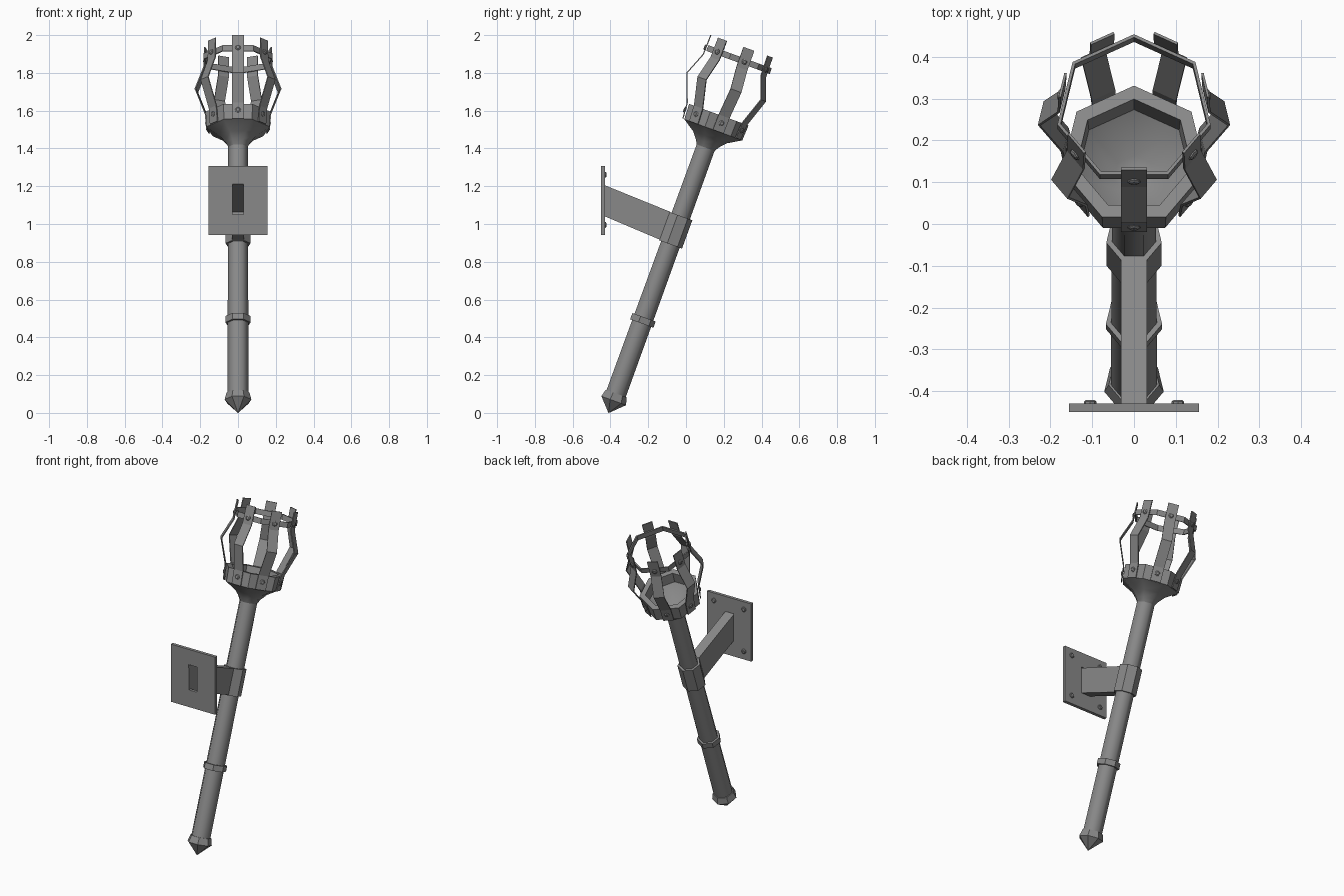
import bpy
from math import sin, cos, pi, radians
from mathutils import Matrix, Vector

cube = bpy.data.objects.get("Cube")
if cube:
    bpy.data.objects.remove(cube)

# One dull iron colour
iron = bpy.data.materials.new("dull_iron")
iron.use_nodes = True
GREY = (0.25, 0.25, 0.25, 1)
iron.diffuse_color = GREY
iron.node_tree.nodes["Principled BSDF"].inputs["Base Color"].default_value = GREY

SIDES = 7
# Torch frame: local z runs along the leaning shaft
TILT = Matrix.Translation((0, -0.41, 0)) @ Matrix.Rotation(radians(-20), 4, 'X')


def make(name, verts, faces, matrix=Matrix(), smooth=False, thick=0, offset=0):
    mesh = bpy.data.meshes.new(name)
    mesh.from_pydata([matrix @ Vector(v) for v in verts], [], faces)
    mesh.materials.append(iron)
    for p in mesh.polygons:
        p.use_smooth = smooth
    ob = bpy.data.objects.new(name, mesh)
    bpy.context.collection.objects.link(ob)
    if thick:
        mod = ob.modifiers.new("thickness", 'SOLIDIFY')
        mod.thickness = thick
        mod.offset = offset
    return ob


def lathe(name, profile, matrix=TILT, sides=SIDES, smooth=False, closed=False):
    """Spin (radius, height) points, listed outside-upward; one corner faces +y."""
    verts, faces, n = [], [], len(profile)
    for r, h in profile:
        for k in range(sides):
            a = pi / 2 + 2 * pi * k / sides
            verts.append((r * cos(a), r * sin(a), h))
    for i in range(n if closed else n - 1):
        j = (i + 1) % n
        for k in range(sides):
            m = (k + 1) % sides
            faces.append((i * sides + k, i * sides + m, j * sides + m, j * sides + k))
    ob = make(name, verts, faces, matrix, smooth)
    bpy.context.view_layer.objects.active = ob
    return ob


# Shaft and its fittings
lathe("shaft", [(0.057, 0.10), (0.056, 0.52), (0.053, 1.51)], smooth=True)
lathe("pointed_foot", [(0.001, 0), (0.073, 0.07), (0.062, 0.11), (0.05, 0.11)])
lathe("shaft_collar", [(0.05, 0.505), (0.069, 0.505), (0.069, 0.54), (0.05, 0.54)])
lathe("clamp", [(0.05, 0.95), (0.068, 0.95), (0.068, 1.11), (0.05, 1.11)])

# Bowl: flared underside, band, and hollow inside
lathe("bowl_flare", [(0.053, 1.495), (0.068, 1.52), (0.10, 1.555), (0.172, 1.598)], smooth=True)
lathe("bowl_band", [(0.172, 1.598), (0.176, 1.683), (0.142, 1.683), (0.138, 1.62)])
lathe("bowl_floor", [(0.138, 1.62), (0.05, 1.54), (0.001, 1.54)], smooth=True)

# Cage hoop
lathe("cage_hoop", [(0.188, 1.978), (0.188, 2.010), (0.180, 2.010), (0.180, 1.978)], closed=True)

# Bulging straps, one on each flat side, with two rivets apiece
STRAP = [(0.163, 1.598), (0.170, 1.685), (0.226, 1.834), (0.178, 1.955), (0.175, 2.065)]
HALF = 0.031
for i in range(SIDES):
    frame = TILT @ Matrix.Rotation(2 * pi * i / SIDES, 4, 'Z')
    verts = [(x, -r, h) for r, h in STRAP for x in (-HALF, HALF)]
    faces = [(2 * j, 2 * j + 1, 2 * j + 3, 2 * j + 2) for j in range(len(STRAP) - 1)]
    make(f"cage_strap_{i + 1}", verts, faces, frame, thick=0.006)
    for part, r, h in (("lower", 0.163, 1.645), ("upper", 0.174, 1.993)):
        out = frame @ Matrix.Translation((0, -r, h)) @ Matrix.Rotation(pi / 2, 4, 'X')
        lathe(f"{part}_rivet_{i + 1}", [(0.015, 0), (0.015, 0.009), (0.009, 0.013), (0.001, 0.013)],
              out, sides=8)

# Wall plate with a slot where the hollow arm opens
xs, zs = (-0.155, -0.03, 0.03, 0.155), (0.943, 1.05, 1.212, 1.307)
verts = [(x, -0.45, z) for z in zs for x in xs]
faces = [(4 * j + i, 4 * j + i + 1, 4 * j + i + 5, 4 * j + i + 4)
         for j in range(3) for i in range(3) if (i, j) != (1, 1)]
make("wall_plate", verts, faces, thick=0.02, offset=-1)

# Hollow arm from the plate down to the clamp
ends = [(-0.45, 1.05), (-0.45, 1.212), (-0.085, 1.064), (-0.138, 0.918)]
verts = [(x, y, z) for x in (-0.03, 0.03) for y, z in ends]
faces = [(0, 1, 2, 3), (4, 7, 6, 5), (1, 5, 6, 2), (0, 3, 7, 4)]
make("bracket_arm", verts, faces, thick=0.003)

# Plate bolts
for side, x in (("right", -0.105), ("left", 0.105)):
    for level, z in (("lower", 0.995), ("upper", 1.26)):
        place = Matrix.Translation((x, -0.432, z)) @ Matrix.Rotation(-pi / 2, 4, 'X')
        lathe(f"{level}_{side}_bolt", [(0.015, 0), (0.015, 0.007), (0.010, 0.011), (0.001, 0.011)],
              place, sides=8)
